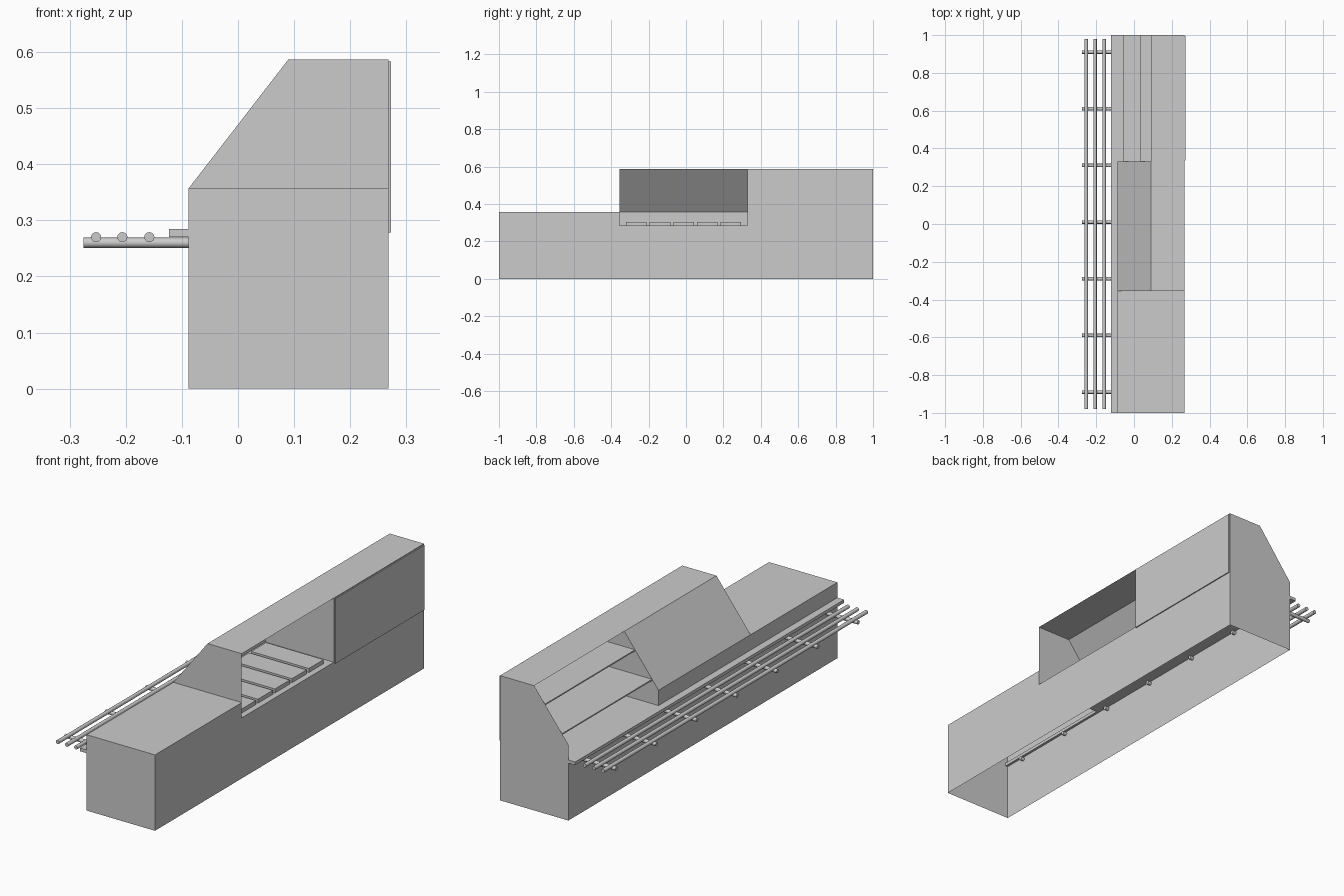
import bpy
import math

if "Cube" in bpy.data.objects:
    bpy.data.objects.remove(bpy.data.objects["Cube"], do_unlink=True)

grey = bpy.data.materials.new("plain_grey")
grey.use_nodes = True
COLOUR = (0.6, 0.6, 0.6, 1)
grey.diffuse_color = COLOUR
grey.node_tree.nodes["Principled BSDF"].inputs["Base Color"].default_value = COLOUR

# Main levels and edges of the counter
XF, XB, XT = -0.088, 0.268, 0.09
FLOOR, TOP, ROOF = 0.285, 0.357, 0.587
HOOD0, HOOD1 = -0.355, 0.33


def mesh(name, verts, faces):
    me = bpy.data.meshes.new(name)
    me.from_pydata(verts, [], faces)
    me.materials.append(grey)
    ob = bpy.data.objects.new(name, me)
    bpy.context.collection.objects.link(ob)
    return ob


def strip(name, path, y0, y1):
    """Sheet made by sweeping an x-z path along y."""
    n = len(path)
    verts = [(x, y, z) for y in (y0, y1) for x, z in path]
    return mesh(name, verts, [(i, i + 1, n + i + 1, n + i) for i in range(n - 1)])


def end_panel(name, outline, y, facing):
    verts = [(x, y, z) for x, z in outline]
    order = list(range(len(verts)))
    return mesh(name, verts, [order if facing > 0 else order[::-1]])


def box(name, x, y, z):
    bpy.ops.mesh.primitive_cube_add(size=1, location=[sum(r) / 2 for r in (x, y, z)])
    ob = bpy.context.object
    ob.name = name
    ob.scale = [r[1] - r[0] for r in (x, y, z)]
    ob.data.materials.append(grey)


def rod(name, radius, length, location, rotation):
    bpy.ops.mesh.primitive_cylinder_add(vertices=16, radius=radius, depth=length,
                                        location=location, rotation=rotation)
    ob = bpy.context.object
    ob.name = name
    ob.data.materials.append(grey)
    bpy.ops.object.shade_smooth_by_angle()


def slope_x(z):
    return XF + (z - TOP) * (XT - XF) / (ROOF - TOP)


# Counter body, open underneath
strip("customer_side_wall", [(XF, 0), (XF, FLOOR)], -1, 1)
strip("staff_side_wall", [(XB, FLOOR), (XB, 0)], -1, 1)
strip("raised_counter", [(XF, FLOOR), (XF, TOP), (XB, TOP), (XB, FLOOR)], -1, HOOD0)
end_panel("front_end", [(XF, 0), (XF, TOP), (XB, TOP), (XB, 0)], -1, -1)

# Serving hood, open on the staff side
strip("serving_hood", [(XF, FLOOR), (XF, TOP), (XT, ROOF), (XB, ROOF)], HOOD0, HOOD1)

# Display case, open on the customer side
strip("display_case", [(XT, ROOF), (XB, ROOF), (XB, FLOOR)], HOOD1, 1)
box("display_back_panel", (XB, 0.273), (HOOD1 + 0.005, 0.995), (0.278, 0.583))
for i, z in enumerate((0.4, 0.515)):
    box(f"display_shelf_{i + 1}", (slope_x(z), XB), (HOOD1, 1), (z - 0.006, z))

# Shaped end panels
for name, y, facing, base in (("hood_front_end", HOOD0, -1, FLOOR),
                              ("hood_back_end", HOOD1, 1, FLOOR),
                              ("back_end", 1, 1, 0)):
    end_panel(name, [(XF, base), (XF, TOP), (XT, ROOF), (XB, ROOF), (XB, base)], y, facing)

# Worktop, front ledge and food pans
box("worktop", (XF, XB), (HOOD0, 1), (0.27, FLOOR))
box("front_ledge", (-0.123, XF + 0.012), (-1, 1), (0.27, FLOOR))
for i in range(5):
    y = -0.32 + i * 0.126
    box(f"food_pan_{i + 1}", (-0.06, 0.24), (y, y + 0.11), (FLOOR, 0.304))

# Tray slide
for i, x in enumerate((-0.253, -0.206, -0.158)):
    rod(f"tray_rail_{i + 1}", 0.009, 1.96, (x, 0, 0.27), (math.pi / 2, 0, 0))
for i in range(7):
    rod(f"rail_bracket_{i + 1}", 0.009, 0.205, (-0.1725, -0.89 + 0.3 * i, 0.26),
        (0, math.pi / 2, 0))
